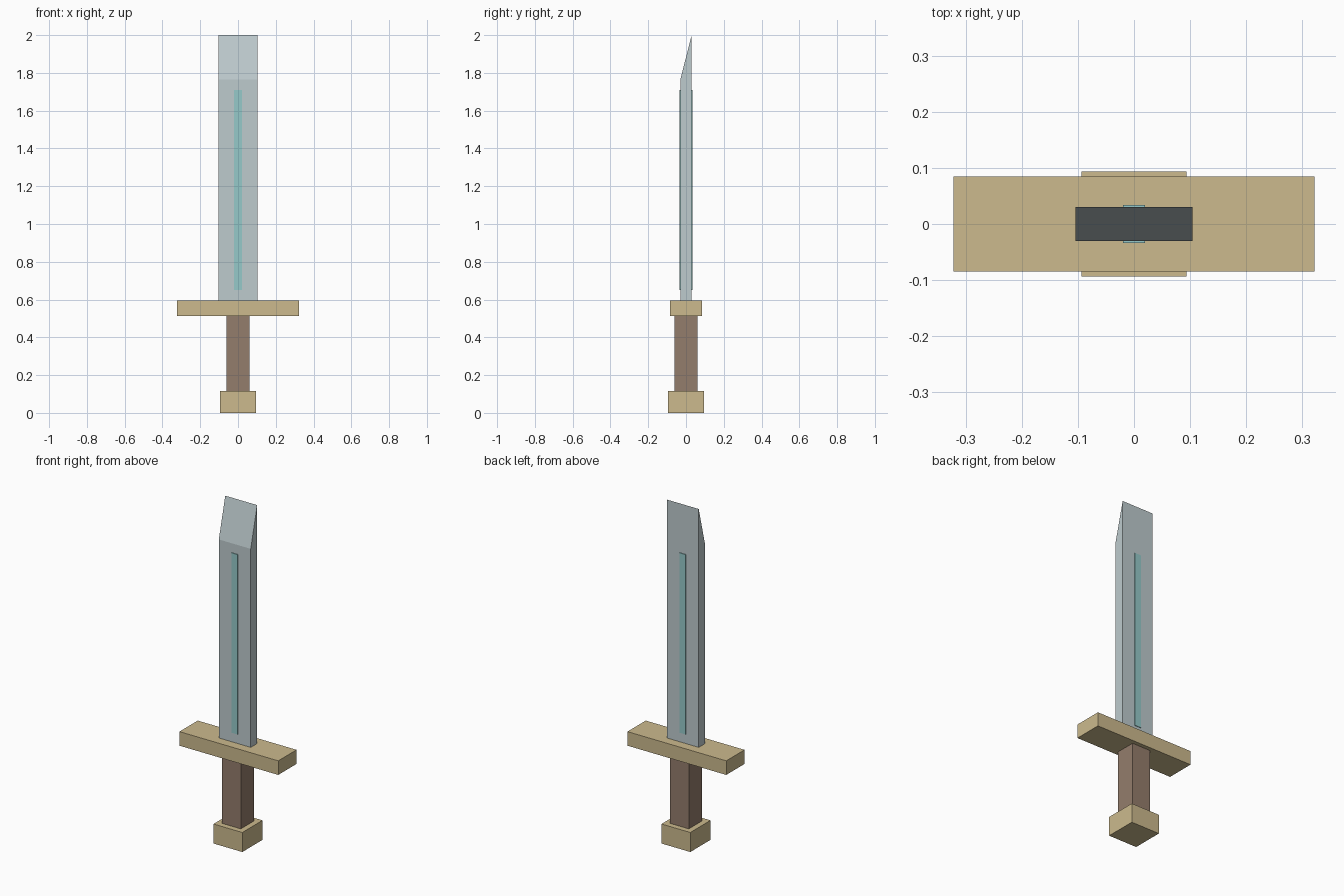
import bpy

if "Cube" in bpy.data.objects:
    bpy.data.objects.remove(bpy.data.objects["Cube"])


def material(name, srgb):
    lin = [((c / 255 + 0.055) / 1.055) ** 2.4 for c in srgb]
    m = bpy.data.materials.new(name)
    m.diffuse_color = (*lin, 1)
    m.use_nodes = True
    m.node_tree.nodes["Principled BSDF"].inputs["Base Color"].default_value = m.diffuse_color
    return m


steel = material("pale_steel", (190, 203, 206))
brass = material("dull_brass", (204, 186, 141))
wood = material("brown_grip", (148, 125, 108))
teal = material("teal_inlay", (150, 202, 202))


def box(name, x, y, z, mat):
    """Flat-faced box spanning the (low, high) pairs x, y and z."""
    spans = (x, y, z)
    bpy.ops.mesh.primitive_cube_add(size=1)
    ob = bpy.context.object
    ob.name = name
    for v in ob.data.vertices:
        v.co = [hi if c > 0 else lo for c, (lo, hi) in zip(v.co, spans)]
    ob.data.materials.append(mat)
    return ob


# Hilt
box("pommel", (-0.094, 0.094), (-0.094, 0.094), (0, 0.115), brass)
box("grip", (-0.061, 0.061), (-0.061, 0.061), (0.115, 0.512), wood)
box("guard", (-0.322, 0.322), (-0.085, 0.085), (0.512, 0.595), brass)

# Blade: side profile with a chisel tip, extruded across x
profile = [(-0.03, 0.595), (0.03, 0.595), (0.03, 2.0), (-0.03, 1.765)]
half = 0.104
verts = [(x, y, z) for x in (-half, half) for y, z in profile]
faces = [(3, 2, 1, 0), (4, 5, 6, 7)]
faces += [(i, (i + 1) % 4, (i + 1) % 4 + 4, i + 4) for i in range(4)]
mesh = bpy.data.meshes.new("blade")
mesh.from_pydata(verts, [], faces)
mesh.materials.append(steel)
blade = bpy.data.objects.new("blade", mesh)
bpy.context.collection.objects.link(blade)

# Inlay strips on both flats of the blade
for side, y in (("front", (-0.0335, -0.03)), ("back", (0.03, 0.0335))):
    box("inlay_" + side, (-0.02, 0.02), y, (0.65, 1.71), teal)
